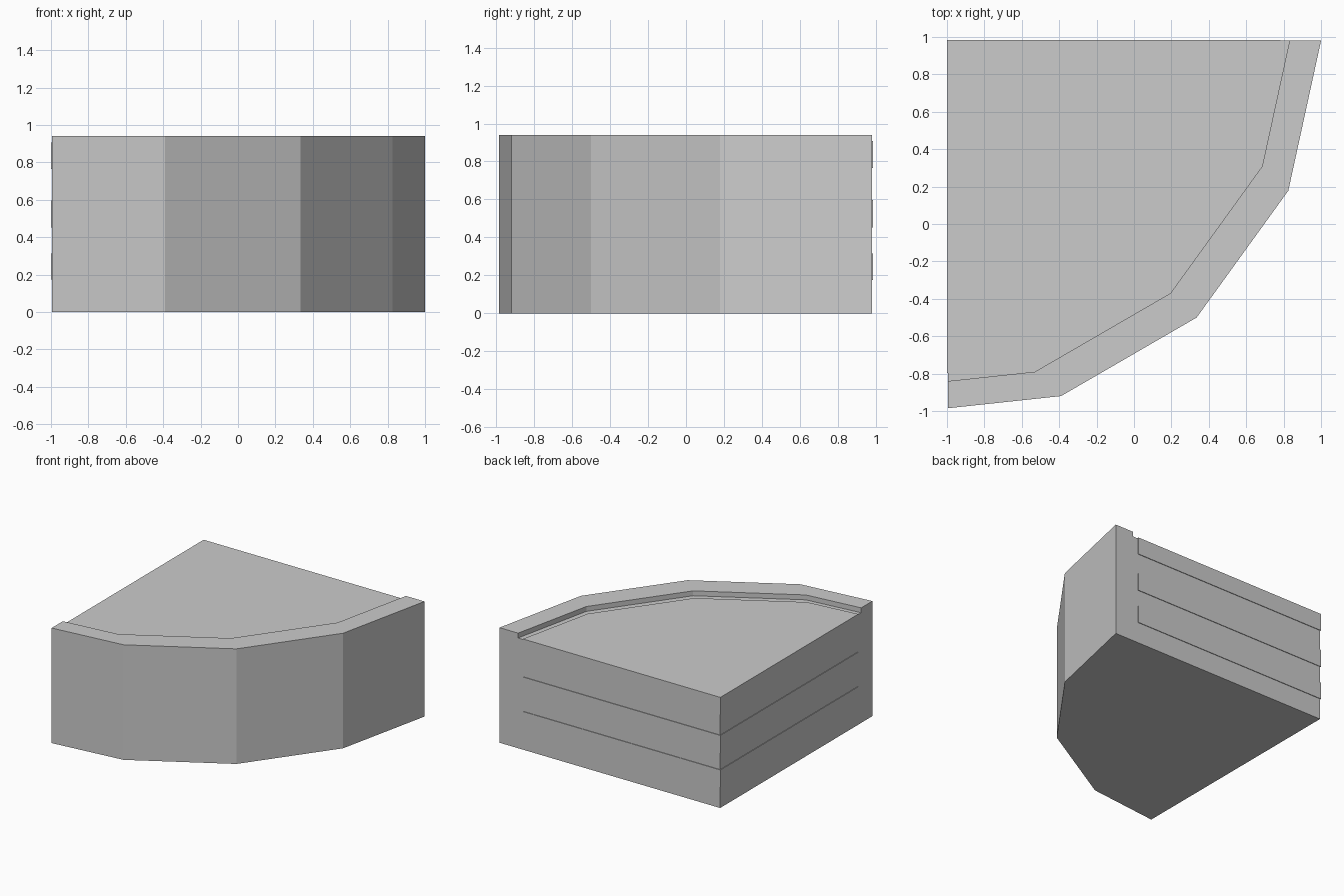
import bpy
import bmesh

cube = bpy.data.objects.get("Cube")
if cube:
    bpy.data.objects.remove(cube, do_unlink=True)

# One plain grey for every part
grey = bpy.data.materials.new("plain grey")
grey.use_nodes = True
colour = (0.6, 0.6, 0.6, 1)
grey.diffuse_color = colour
grey.node_tree.nodes["Principled BSDF"].inputs["Base Color"].default_value = colour

# Faceted curved front, from the left edge to the back edge
OUTER = [(-0.995, -0.985), (-0.39, -0.92), (0.335, -0.5), (0.825, 0.178), (1.0, 0.98)]


def shifted(dx, dy, left, back):
    """Slide the curve towards the square corner and trim it at both straight sides."""
    pts = [(x + dx, y + dy) for x, y in OUTER]
    (x0, y0), (x1, y1) = pts[0], pts[1]
    start = (left, y1 + (y0 - y1) * (left - x1) / (x0 - x1))
    (x0, y0), (x1, y1) = pts[-2], pts[-1]
    end = (x0 + (x1 - x0) * (back - y0) / (y1 - y0), back)
    return [start] + pts[1:-1] + [end]


def prism(name, outline, bottom, top):
    """Extrude a flat outline into a solid block."""
    bm = bmesh.new()
    face = bm.faces.new([bm.verts.new((x, y, bottom)) for x, y in outline])
    up = bmesh.ops.extrude_face_region(bm, geom=[face])["geom"]
    for v in up:
        if isinstance(v, bmesh.types.BMVert):
            v.co.z = top
    bmesh.ops.recalc_face_normals(bm, faces=bm.faces)
    mesh = bpy.data.meshes.new(name)
    bm.to_mesh(mesh)
    bm.free()
    mesh.materials.append(grey)
    obj = bpy.data.objects.new(name, mesh)
    bpy.context.collection.objects.link(obj)


# Main body with its square corner at the back right
LEFT, BACK, DECK, RIM = -0.995, 0.98, 0.9, 0.94
prism("cabinet_body", OUTER + [(LEFT, BACK)], 0, DECK)

# Raised rim along the curved front
inner = shifted(-0.14, 0.13, LEFT, BACK)
prism("raised_rim", OUTER + inner[::-1], DECK, RIM)

# Three stacked shelves standing slightly proud of the straight sides
shelf = shifted(-0.18, 0.17, -1.0, 0.985) + [(-1.0, 0.985)]
for name, bottom, top in (("lower", 0.174, 0.314), ("middle", 0.452, 0.596), ("top", 0.765, 0.907)):
    prism(name + "_shelf", shelf, bottom, top)
